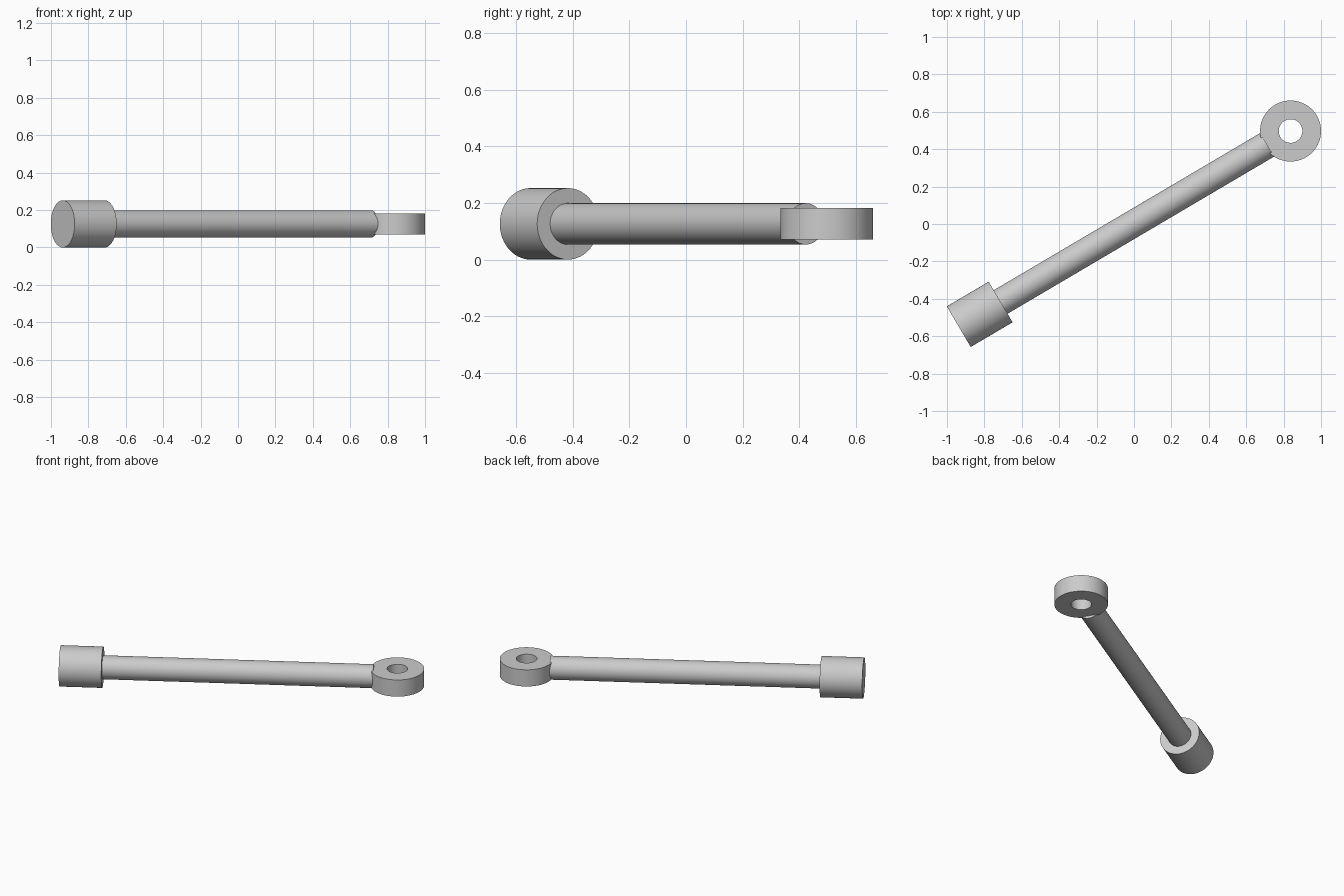
import bpy
import math
from mathutils import Vector

default = bpy.data.objects.get("Cube")
if default:
    bpy.data.objects.remove(default, do_unlink=True)

grey = bpy.data.materials.new("light grey metal")
grey.use_nodes = True
grey.diffuse_color = (0.6, 0.6, 0.6, 1)
grey.node_tree.nodes["Principled BSDF"].inputs["Base Color"].default_value = (0.6, 0.6, 0.6, 1)

AXIS_Z = 0.126
cap = Vector((-0.937, -0.549, AXIS_Z))
eye = Vector((0.837, 0.497, AXIS_Z))
along = (eye - cap).normalized()


def cylinder(name, start, end, radius):
    """Smooth-sided cylinder running between two points."""
    span = end - start
    bpy.ops.mesh.primitive_cylinder_add(vertices=96, radius=radius, depth=span.length,
                                        location=(start + end) / 2)
    obj = bpy.context.object
    obj.name = name
    obj.rotation_euler = span.to_track_quat('Z', 'Y').to_euler()
    obj.data.materials.append(grey)
    bpy.ops.object.shade_smooth_by_angle(angle=math.radians(30))
    return obj


# Cylindrical head and the rod leading from it to the eye
cylinder("head", cap, cap + along * 0.26, 0.126)
cylinder("rod", cap + along * 0.25, eye - along * 0.145, 0.073)

# Upright ring with a drilled hole: a rectangular section spun round its axis
bpy.ops.mesh.primitive_circle_add(vertices=96, radius=0.063, location=eye)
ring = bpy.context.object
ring.name = "eye_ring"
half, inner, outer = 0.056, 0.063, 0.163
sides = 96
section = [(inner, -half), (outer, -half), (outer, half), (inner, half)]
verts = [(r * math.cos(a), r * math.sin(a), z)
         for a in (math.tau * i / sides for i in range(sides)) for r, z in section]
faces = []
for i in range(sides):
    j = (i + 1) % sides
    for k in range(4):
        m = (k + 1) % 4
        faces.append((4 * i + k, 4 * j + k, 4 * j + m, 4 * i + m))
ring.data.clear_geometry()
ring.data.from_pydata(verts, [], faces)
ring.data.update()
ring.data.materials.append(grey)

# Outward normals, then smooth sides with sharp rims
bpy.ops.object.mode_set(mode='EDIT')
bpy.ops.mesh.select_all(action='SELECT')
bpy.ops.mesh.normals_make_consistent(inside=False)
bpy.ops.object.mode_set(mode='OBJECT')
bpy.ops.object.shade_smooth_by_angle(angle=math.radians(30))
